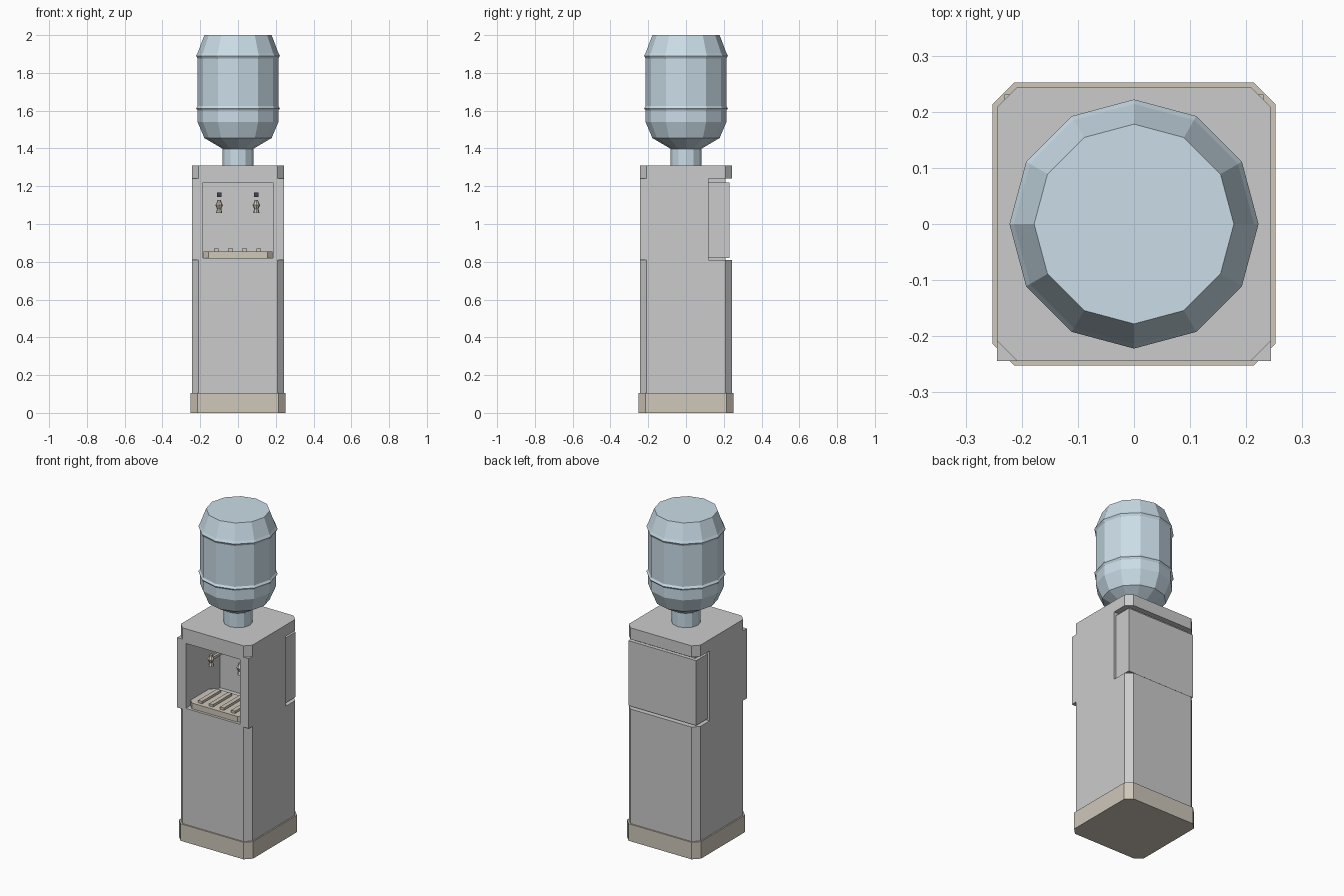
import bpy, bmesh, math

if "Cube" in bpy.data.objects:
    bpy.data.objects.remove(bpy.data.objects["Cube"])


def material(name, rgb):
    m = bpy.data.materials.new(name)
    m.diffuse_color = (*rgb, 1)
    m.use_nodes = True
    m.node_tree.nodes["Principled BSDF"].inputs["Base Color"].default_value = m.diffuse_color
    return m


BROWN = material("brown_plastic", (0.62, 0.57, 0.49))
BLUE = material("blue_bottle", (0.59, 0.72, 0.80))
DARK = material("dark_plastic", (0.06, 0.06, 0.09))


def finish(name, bm, mat=None):
    bmesh.ops.recalc_face_normals(bm, faces=bm.faces)
    me = bpy.data.meshes.new(name)
    bm.to_mesh(me)
    bm.free()
    ob = bpy.data.objects.new(name, me)
    bpy.context.collection.objects.link(ob)
    if mat:
        me.materials.append(mat)
    return ob


def box_mesh(x, y, z):
    bm = bmesh.new()
    bmesh.ops.create_cube(bm, size=1)
    for v in bm.verts:
        v.co = [a + (b - a) * (c + 0.5) for (a, b), c in zip((x, y, z), v.co)]
    return bm


def box(name, x, y, z, mat=None, chamfer=0):
    bm = box_mesh(x, y, z)
    if chamfer:
        upright = [e for e in bm.edges
                   if abs(e.verts[0].co.z - e.verts[1].co.z) > 1e-4]
        bmesh.ops.bevel(bm, geom=upright, offset=chamfer, segments=1,
                        affect='EDGES')
    return finish(name, bm, mat)


def lathe(name, profile, sides, mat, centre=(0, 0)):
    bm = bmesh.new()
    rings = []
    for r, z in profile:
        rings.append([bm.verts.new((centre[0] + r * math.cos(2 * math.pi * i / sides),
                                    centre[1] + r * math.sin(2 * math.pi * i / sides), z))
                      for i in range(sides)])
    for lo, hi in zip(rings, rings[1:]):
        for i in range(sides):
            j = (i + 1) % sides
            bm.faces.new((lo[i], lo[j], hi[j], hi[i]))
    bm.faces.new(rings[0])
    bm.faces.new(rings[-1])
    return finish(name, bm, mat)


W = 0.244
# Plinth, lower cabinet and lid with chamfered corners
box("plinth", (-.252, .252), (-.252, .252), (0, .105), BROWN, .038)
box("lower_cabinet", (-W, W), (-W, W), (.105, .81), None, .036)
box("lid", (-W, W), (-W, W), (1.24, 1.31), None, .036)

# Dispenser housing: square box with a recess pushed in from the front
bm = box_mesh((-W, W), (-W, .12), (.81, 1.24))
front = min(bm.faces, key=lambda f: f.calc_center_median().y)
bmesh.ops.inset_individual(bm, faces=[front], thickness=.05)
for v in front.verts:
    v.co.x = math.copysign(.185, v.co.x)
    v.co.z = .82 if v.co.z < 1 else 1.22
ext = bmesh.ops.extrude_discrete_faces(bm, faces=[front])
for v in ext['faces'][0].verts:
    v.co.y = .09
finish("dispenser_housing", bm)

# Rear panel and the narrower core behind it
box("rear_panel", (-.231, .231), (.12, .231), (.82, 1.22))
box("rear_core", (-.21, .21), (.11, .21), (.81, 1.24))

# Drip tray with slats
box("drip_tray", (-.182, .182), (-.228, .005), (.82, .855), BROWN, .027)
for i in range(4):
    x = -.115 + .075 * i
    box(f"tray_slat_{i + 1}", (x - .013, x + .013), (-.205, -.02),
        (.855, .87), BROWN)

# Taps, their supply pipes and dark indicators
for side, x in (("left", -.1), ("right", .097)):
    lathe(f"{side}_tap", [(.017, 1.058), (.011, 1.08), (.02, 1.1),
                          (.012, 1.115), (.009, 1.128)], 8, BROWN, (x, -.12))
    box(f"{side}_pipe", (x - .008, x + .008), (-.12, .09), (1.092, 1.108), BROWN)
    box(f"{side}_indicator", (x - .012, x + .012), (.08, .09),
        (1.142, 1.166), DARK)

# Twelve-sided water bottle with two raised ribs
lathe("water_bottle",
      [(.081, 1.31), (.081, 1.398), (.178, 1.455), (.214, 1.54),
       (.214, 1.6), (.222, 1.612), (.214, 1.624), (.214, 1.876),
       (.222, 1.89), (.214, 1.905), (.178, 2.0)], 12, BLUE)
